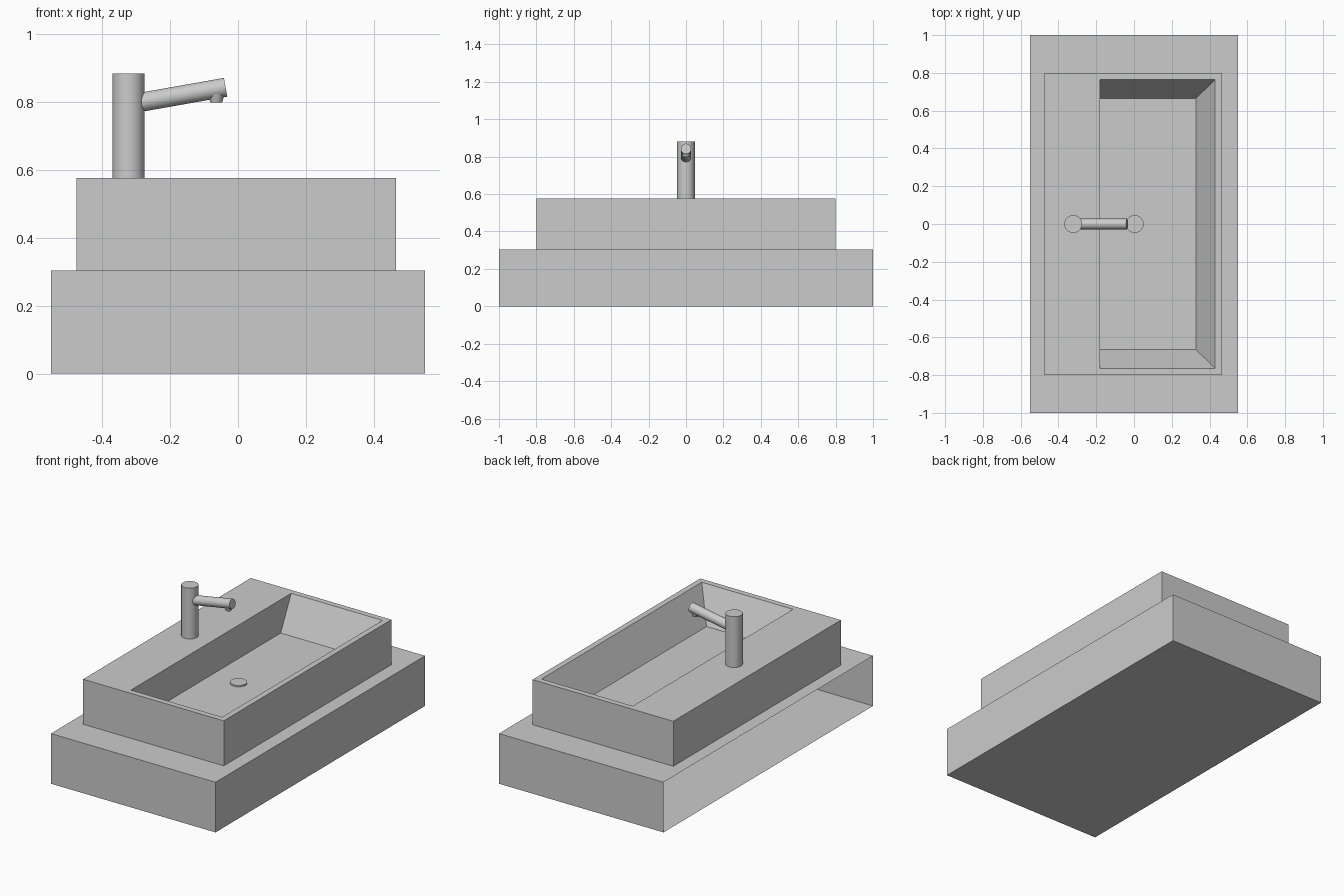
import bpy
import bmesh
import math
from mathutils import Vector

cube = bpy.data.objects.get("Cube")
if cube:
    bpy.data.objects.remove(cube, do_unlink=True)

GREY = (0.6, 0.6, 0.6, 1.0)
grey = bpy.data.materials.new("plain grey")
grey.use_nodes = True
grey.diffuse_color = GREY
grey.node_tree.nodes["Principled BSDF"].inputs["Base Color"].default_value = GREY


def finish(name, bm):
    mesh = bpy.data.meshes.new(name)
    bm.to_mesh(mesh)
    bm.free()
    obj = bpy.data.objects.new(name, mesh)
    bpy.context.collection.objects.link(obj)
    mesh.materials.append(grey)
    return obj


def rect_loft(name, rects, cap_start=False, cap_end=False, open_sides=()):
    """Join rectangles (x0, x1, half_y, z) with quads; side 3 faces -x."""
    bm = bmesh.new()
    loops = [[bm.verts.new(p) for p in
              ((x0, -y, z), (x1, -y, z), (x1, y, z), (x0, y, z))]
             for x0, x1, y, z in rects]
    for a, b in zip(loops, loops[1:]):
        for i in range(4):
            if i not in open_sides:
                j = (i + 1) % 4
                bm.faces.new((a[i], a[j], b[j], b[i]))
    if cap_start:
        bm.faces.new(loops[0][::-1])
    if cap_end:
        bm.faces.new(loops[-1])
    return finish(name, bm)


def rod(name, start, end, r1, r2=None, sides=32):
    """Capped round bar between two points."""
    start, end = Vector(start), Vector(end)
    axis = end - start
    bm = bmesh.new()
    bmesh.ops.create_cone(bm, cap_ends=True, segments=sides, radius1=r1,
                          radius2=r1 if r2 is None else r2, depth=axis.length)
    bm.transform(axis.to_track_quat('Z', 'Y').to_matrix().to_4x4())
    bmesh.ops.translate(bm, verts=bm.verts, vec=(start + end) / 2)
    obj = finish(name, bm)
    bpy.ops.object.select_all(action='DESELECT')
    obj.select_set(True)
    bpy.context.view_layer.objects.active = obj
    bpy.ops.object.shade_smooth_by_angle(angle=math.radians(35))
    return obj


# Hollow counter, open along its -x side
rect_loft("counter", [(-0.55, 0.55, 1.0, 0.0), (-0.55, 0.55, 1.0, 0.303)],
          cap_start=True, cap_end=True, open_sides=(3,))

# Basin: outer walls, flat rim, sloping bowl and bowl floor
rect_loft("basin", [(-0.475, 0.465, 0.80, 0.303),
                    (-0.475, 0.465, 0.80, 0.575),
                    (-0.18, 0.43, 0.765, 0.575),
                    (-0.18, 0.328, 0.665, 0.373)], cap_end=True)

# Drain cover
rod("drain", (0.004, 0, 0.368), (0.004, 0, 0.382), 0.047)

# Tap: post, rising spout and outlet nozzle
rod("tap_post", (-0.322, 0, 0.57), (-0.322, 0, 0.882), 0.047)
rod("tap_spout", (-0.30, 0, 0.7955), (-0.0365, 0, 0.842), 0.028)
rod("tap_nozzle", (-0.064, 0, 0.797), (-0.064, 0, 0.822), 0.017, 0.025)
